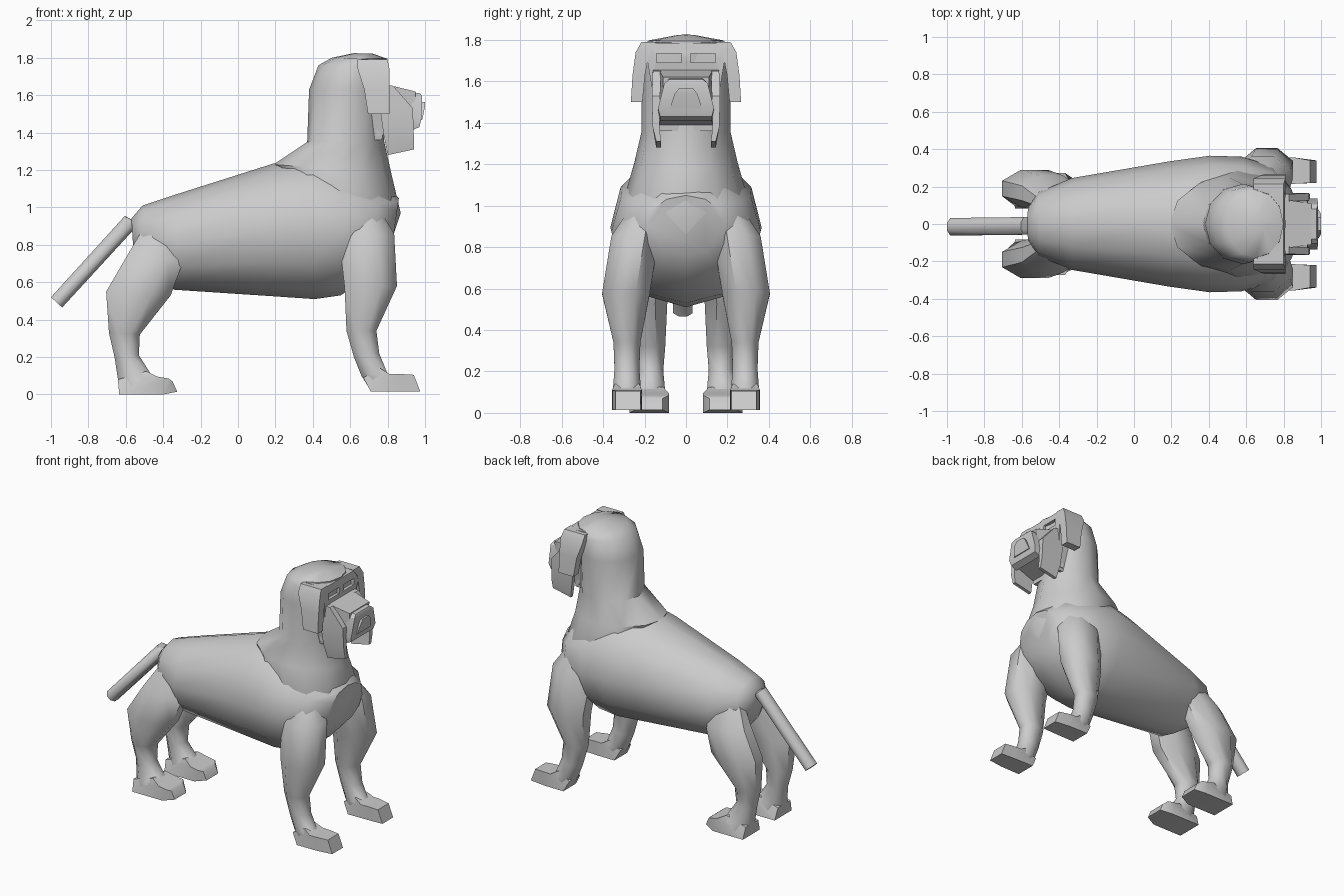
import bpy, bmesh, math


def loft(name, rings, n=8, flat=True, angle=50):
    """Skin n-sided rings. Ring = (xa, za, xb, zb, y, half_width):
    a and b are the opposite extremes of the ring in the xz plane."""
    bm = bmesh.new()
    off = math.pi / n if flat else 0
    k = 1 / math.cos(off)
    loops = []
    for xa, za, xb, zb, y, w in rings:
        loop = []
        for i in range(n):
            t = off + 2 * math.pi * i / n
            c, s = k * math.cos(t) / 2, k * math.sin(t)
            loop.append(bm.verts.new(((xa + xb) / 2 + (xb - xa) * c, y + w * s,
                                      (za + zb) / 2 + (zb - za) * c)))
        loops.append(loop)
    for p, q in zip(loops, loops[1:]):
        for i in range(n):
            j = (i + 1) % n
            bm.faces.new((p[i], p[j], q[j], q[i]))
    bm.faces.new(loops[0])
    bm.faces.new(loops[-1])
    bmesh.ops.recalc_face_normals(bm, faces=bm.faces)
    me = bpy.data.meshes.new(name)
    bm.to_mesh(me)
    bm.free()
    ob = bpy.data.objects.new(name, me)
    bpy.context.collection.objects.link(ob)
    bpy.ops.object.select_all(action='DESELECT')
    ob.select_set(True)
    bpy.context.view_layer.objects.active = ob
    bpy.ops.object.shade_smooth_by_angle(angle=math.radians(angle))
    return ob


def pair(name, rings, **kw):
    """Same part on both sides of the body."""
    for side, s in (("left", 1), ("right", -1)):
        loft(f"{name}_{side}", [(a, b, c, d, s * y, w) for a, b, c, d, y, w in rings], **kw)


# Torso, rump to chest
loft("torso", [
    (-.56, .78, -.57, .94, 0, .09), (-.51, .68, -.51, 1.01, 0, .17),
    (-.34, .56, -.33, 1.07, 0, .245), (.19, .525, .19, 1.235, 0, .335),
    (.41, .51, .40, 1.28, 0, .365), (.55, .53, .60, 1.22, 0, .36),
    (.72, .65, .76, 1.14, 0, .31), (.82, .76, .86, 1.05, 0, .19)], n=12, flat=False)

# Chest, neck and skull
loft("neck_and_head", [
    (.52, .72, .80, .76, 0, .20), (.35, .92, .87, .97, 0, .325),
    (.19, 1.23, .82, 1.18, 0, .25), (.37, 1.35, .78, 1.36, 0, .215),
    (.38, 1.63, .79, 1.63, 0, .215), (.43, 1.76, .80, 1.755, 0, .205),
    (.50, 1.80, .80, 1.795, 0, .18), (.62, 1.825, .72, 1.822, 0, .04)], n=12, flat=False)

# Flat face with recessed eyes
face = loft("face", [
    (.64, 1.36, .77, 1.36, 0, .13), (.64, 1.60, .795, 1.60, 0, .17),
    (.64, 1.72, .81, 1.72, 0, .19), (.66, 1.795, .80, 1.785, 0, .185)], n=4, angle=30)
for s in (1, -1):
    cutter = loft("eye_cutter", [(.785, 1.69, .90, 1.69, s * .082, .06),
                                 (.785, 1.735, .90, 1.735, s * .082, .06)], n=4)
    cutter.hide_render = True
    cutter.hide_viewport = True
    m = face.modifiers.new("eye", 'BOOLEAN')
    m.object = cutter
    m.operation = 'DIFFERENCE'
    m.solver = 'EXACT'

# Hanging ears
pair("ear", [(.64, 1.79, .80, 1.79, .18, .035), (.64, 1.74, .81, 1.74, .21, .033),
             (.675, 1.63, .81, 1.63, .228, .03), (.695, 1.50, .81, 1.50, .238, .028)],
     n=4, angle=35)

# Muzzle, lip frame, nose and jowls
loft("muzzle", [(.74, 1.38, .74, 1.67, 0, .14), (.94, 1.43, .95, 1.62, 0, .11)], n=4, angle=30)
loft("lip_frame", [(.925, 1.41, .97, 1.43, 0, .125), (.925, 1.46, .98, 1.47, 0, .135),
                   (.93, 1.59, .985, 1.59, 0, .105), (.94, 1.615, .975, 1.61, 0, .08)],
     n=4, angle=30)
loft("nose", [(.95, 1.46, .985, 1.47, 0, .078), (.96, 1.53, 1.0, 1.54, 0, .055),
              (.96, 1.56, 1.0, 1.565, 0, .035)], n=4, angle=30)
pair("jowl", [(.75, 1.66, .83, 1.65, .14, .02), (.76, 1.52, .935, 1.53, .145, .02),
              (.78, 1.38, .94, 1.38, .145, .016), (.80, 1.28, .94, 1.31, .132, .012)],
     n=4, angle=35)

# Front legs with square paws
pair("front_leg", [
    (.56, 1.02, .74, 1.02, .19, .06), (.54, .84, .835, .86, .245, .115),
    (.57, .57, .85, .58, .29, .115), (.58, .34, .74, .34, .285, .065),
    (.62, .20, .755, .22, .285, .06), (.66, .10, .80, .11, .285, .068),
    (.71, .02, .84, .10, .285, .065)])
pair("front_paw", [
    (.67, .09, .76, .14, .285, .06), (.71, .015, .81, .11, .285, .072),
    (.86, .015, .86, .11, .285, .07), (.975, .015, .94, .105, .28, .06)], n=4, angle=40)

# Hind legs with square paws
pair("hind_leg", [
    (-.50, .90, -.34, .88, .11, .05), (-.60, .73, -.29, .72, .165, .095),
    (-.705, .55, -.36, .53, .19, .10), (-.69, .33, -.525, .32, .175, .075),
    (-.66, .20, -.53, .21, .17, .06), (-.645, .10, -.46, .10, .18, .08),
    (-.63, .01, -.42, .085, .18, .09)])
pair("hind_paw", [
    (-.642, .08, -.49, .125, .18, .07), (-.635, 0, -.43, .095, .178, .095),
    (-.40, 0, -.37, .085, .178, .095), (-.325, .015, -.35, .07, .178, .065)],
     n=4, angle=40)

# Straight tail
loft("tail", [(-.52, .89, -.56, .93, -.01, .03), (-.545, .895, -.605, .955, -.01, .047),
              (-.94, .465, -1.0, .52, -.015, .047)])
